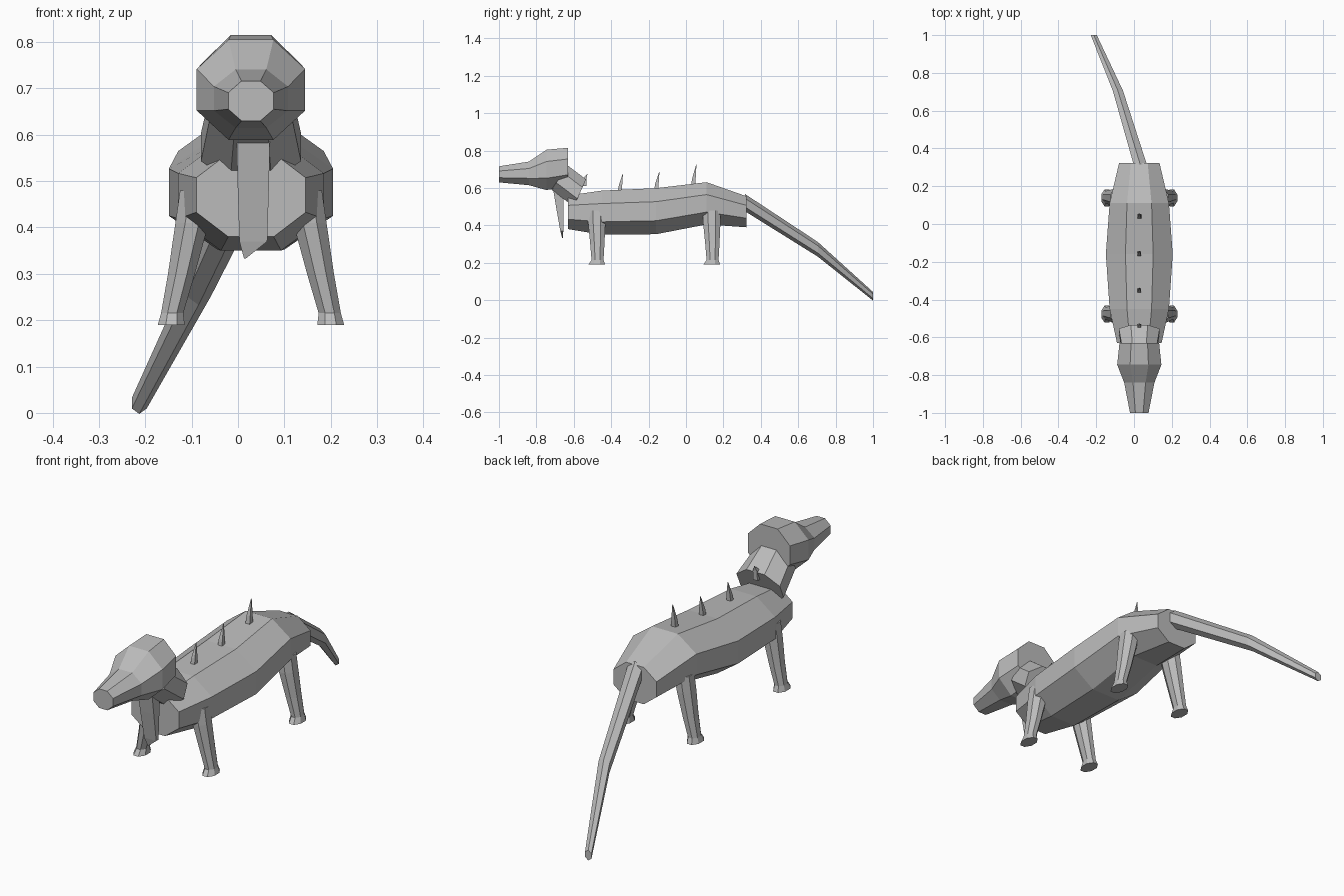
import bpy, bmesh, math
from mathutils import Vector

cube = bpy.data.objects.get("Cube")
if cube:
    bpy.data.objects.remove(cube, do_unlink=True)

MID = 0.028  # body centre line

grey = bpy.data.materials.new("plain_grey")
grey.use_nodes = True
tone = (0.5, 0.5, 0.5, 1)
grey.diffuse_color = tone
grey.node_tree.nodes["Principled BSDF"].inputs["Base Color"].default_value = tone


def loft(name, rings, sides=8):
    """Skin rings of (x, y, z, half width, half height, tilt in degrees)."""
    bm = bmesh.new()
    loops = []
    for x, y, z, hw, hh, tilt in rings:
        t = math.radians(tilt)
        up = Vector((0, math.cos(t), math.sin(t)))
        grow = 1 / math.cos(math.pi / sides)
        loop = []
        for k in range(sides):
            a = (k + 0.5) * math.tau / sides
            p = Vector((x, y, z)) + Vector((math.cos(a) * hw * grow, 0, 0))
            loop.append(bm.verts.new(p + up * math.sin(a) * hh * grow))
        loops.append(loop)
    for a, b in zip(loops, loops[1:]):
        for k in range(sides):
            j = (k + 1) % sides
            bm.faces.new((a[k], a[j], b[j], b[k]))
    bm.faces.new(loops[0])
    bm.faces.new(loops[-1])
    bmesh.ops.recalc_face_normals(bm, faces=bm.faces)
    mesh = bpy.data.meshes.new(name)
    bm.to_mesh(mesh)
    bm.free()
    mesh.materials.append(grey)
    ob = bpy.data.objects.new(name, mesh)
    bpy.context.collection.objects.link(ob)
    return ob


# Body: octagonal barrel
loft("body", [
    (MID, -0.63, 0.47, 0.118, 0.09, 90),
    (MID, -0.45, 0.468, 0.157, 0.118, 90),
    (MID, -0.16, 0.476, 0.177, 0.123, 90),
    (MID, 0.11, 0.518, 0.157, 0.113, 90),
    (MID, 0.323, 0.473, 0.107, 0.083, 90)])

# Head with tapering snout
loft("head", [
    (MID, -0.63, 0.713, 0.105, 0.102, 90),
    (MID, -0.745, 0.697, 0.117, 0.108, 90),
    (MID, -0.84, 0.678, 0.08, 0.063, 90),
    (MID, -1.0, 0.673, 0.049, 0.043, 90)])

# Neck, leaning forward into the head
loft("neck", [
    (MID, -0.567, 0.573, 0.108, 0.08, 66),
    (MID, -0.675, 0.655, 0.09, 0.078, 55)])

# Hanging flap under the throat
loft("throat_flap", [
    (0.033, -0.685, 0.61, 0.036, 0.028, 0),
    (0.033, -0.675, 0.5, 0.034, 0.02, 0),
    (0.033, -0.664, 0.37, 0.03, 0.008, 0),
    (0.015, -0.66, 0.333, 0.002, 0.002, 0)], 4)

# Tail, swinging to the right
loft("tail", [
    (0.033, 0.315, 0.522, 0.035, 0.04, 90),
    (-0.085, 0.705, 0.272, 0.027, 0.034, 90),
    (-0.213, 1.0, 0.021, 0.016, 0.02, 90)], 6)

# Legs, splayed outwards
for end, y in (("front", -0.477), ("back", 0.138)):
    for side, s in (("left", 1), ("right", -1)):
        loft(f"{end}_{side}_leg", [
            (MID + s * 0.115, y, 0.48, 0.038, 0.046, 0),
            (MID + s * 0.127, y, 0.41, 0.036, 0.046, 0),
            (MID + s * 0.15, y + 0.003, 0.3, 0.029, 0.038, 0),
            (MID + s * 0.17, y + 0.004, 0.215, 0.024, 0.032, 0),
            (MID + s * 0.172, y, 0.19, 0.029, 0.045, 0)])

# Spines along the back
for i, (y, base, tip) in enumerate(((-0.545, 0.61, 0.675), (-0.355, 0.57, 0.675),
                                    (-0.16, 0.58, 0.685), (0.038, 0.61, 0.725))):
    loft(f"back_spine_{i + 1}", [
        (MID, y, base, 0.011, 0.012, 0),
        (MID, y + 0.005, base + 0.045, 0.009, 0.009, 0),
        (MID, y + 0.017, tip, 0.001, 0.001, 0)], 4)
